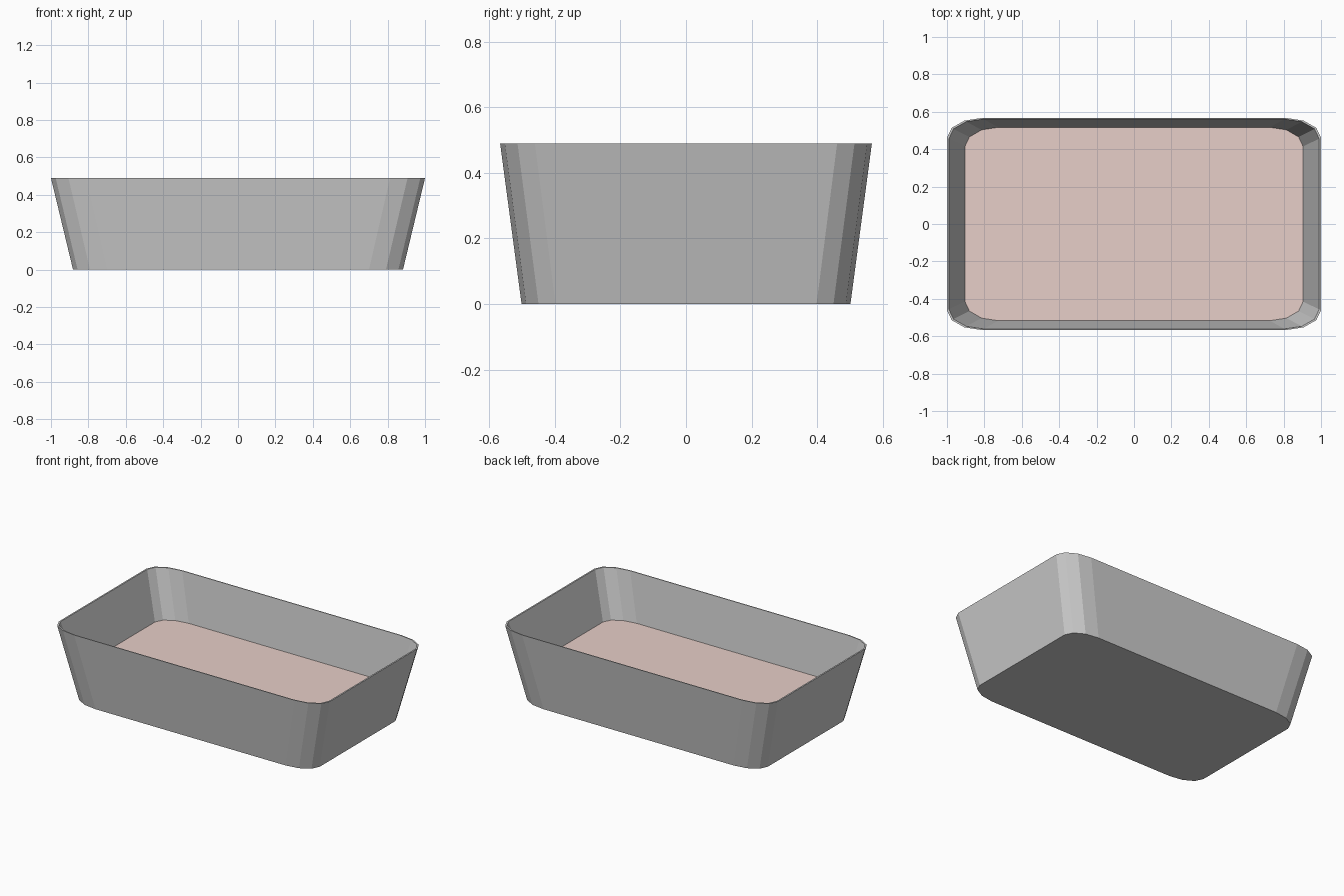
import bpy, bmesh, math

if "Cube" in bpy.data.objects:
    bpy.data.objects.remove(bpy.data.objects["Cube"])

SEGMENTS = 3      # facets per rounded corner
HEIGHT = 0.49
FLOOR_Z = 0.02    # inside bottom of the tray
FILL_Z = 0.177    # level of the fill


def outline(hx, hy, z, r):
    """Rounded rectangle; corner radii are the fraction r of each half size."""
    pts = []
    for quarter in range(4):
        mid = math.radians(45 + 90 * quarter)
        sx, sy = math.copysign(1, math.cos(mid)), math.copysign(1, math.sin(mid))
        for i in range(SEGMENTS + 1):
            a = math.radians(90 * (quarter + i / SEGMENTS))
            pts.append((hx * (sx * (1 - r) + r * math.cos(a)),
                        hy * (sy * (1 - r) + r * math.sin(a)), z))
    return pts


def inside(z):
    """Outline of the inner wall at height z."""
    d = HEIGHT - z
    return outline(0.99 - 0.275 * d, 0.561 - 0.1406 * d, z, 0.187 + 0.035 * d)


def loft(name, rings):
    """Skin a stack of outlines and cap both ends."""
    bm = bmesh.new()
    loops = [[bm.verts.new(p) for p in ring] for ring in rings]
    n = len(loops[0])
    for a, b in zip(loops, loops[1:]):
        for i in range(n):
            j = (i + 1) % n
            bm.faces.new((a[i], a[j], b[j], b[i]))
    bm.faces.new(loops[0][::-1])
    bm.faces.new(loops[-1])
    mesh = bpy.data.meshes.new(name)
    bm.to_mesh(mesh)
    bm.free()
    obj = bpy.data.objects.new(name, mesh)
    bpy.context.collection.objects.link(obj)
    return obj


# Tray: outer wall, thin rim, inner wall and bottom
loft("tray", [outline(0.882, 0.5015, 0, 0.206),
              outline(1.0, 0.567, HEIGHT, 0.187),
              inside(HEIGHT),
              inside(FLOOR_Z)])

# Fill: flat pink layer lying inside the tray
fill = loft("fill", [inside(FLOOR_Z), inside(FILL_Z)])
pink = bpy.data.materials.new("pink")
pink.diffuse_color = (0.8, 0.62, 0.58, 1)
pink.use_nodes = True
pink.node_tree.nodes["Principled BSDF"].inputs["Base Color"].default_value = pink.diffuse_color
fill.data.materials.append(pink)
